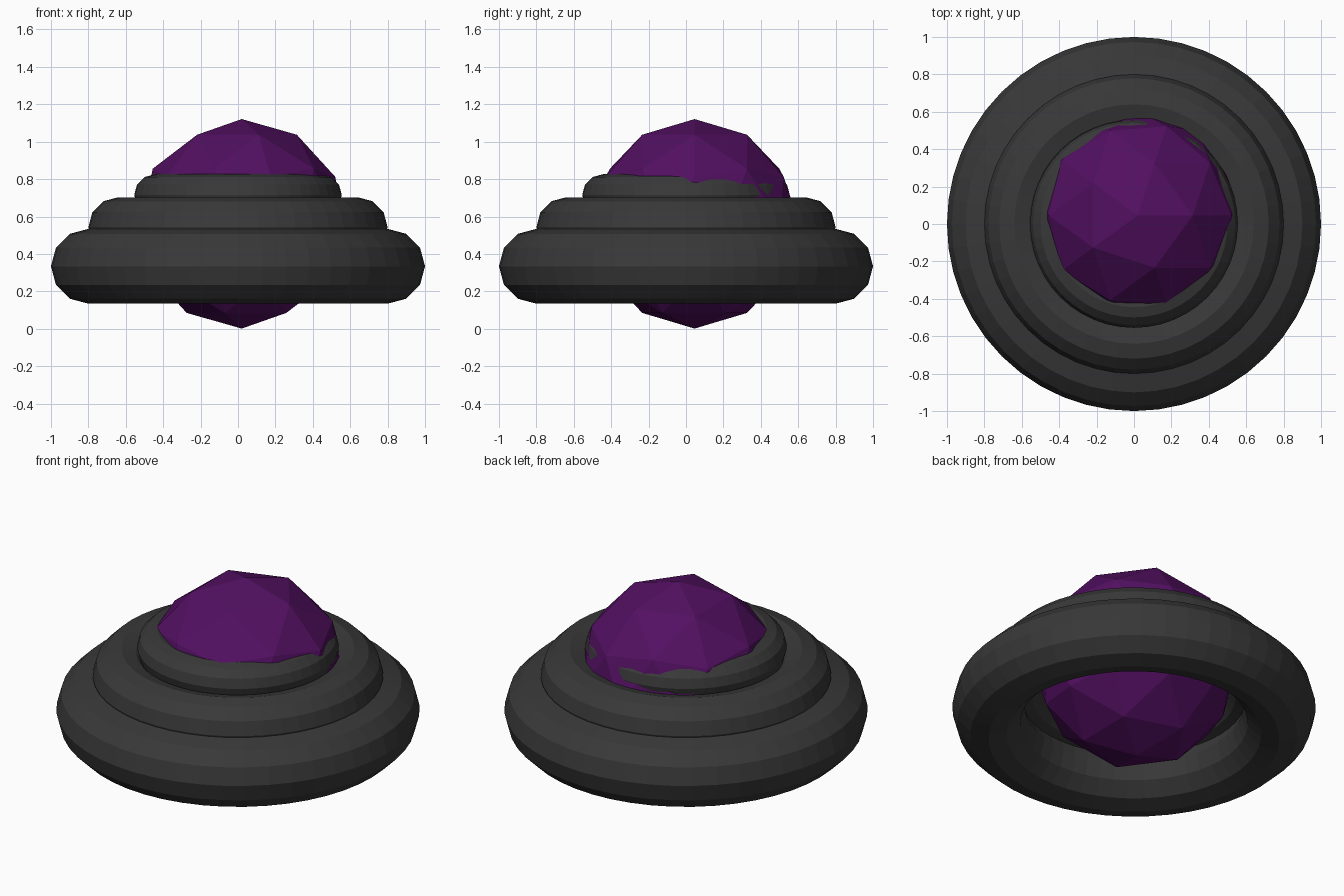
import bpy

if "Cube" in bpy.data.objects:
    bpy.data.objects.remove(bpy.data.objects["Cube"])


def material(name, color):
    m = bpy.data.materials.new(name)
    m.diffuse_color = color
    m.use_nodes = True
    m.node_tree.nodes["Principled BSDF"].inputs["Base Color"].default_value = m.diffuse_color
    return m


charcoal = material("charcoal", (0.04, 0.04, 0.04, 1))
purple = material("purple", (0.085, 0.005, 0.12, 1))

# Three stacked rings, each tube a quarter of its ring radius
for name, radius, z in (("lower_ring", 0.8, 0.334),
                        ("middle_ring", 0.64, 0.543),
                        ("upper_ring", 0.444, 0.715)):
    bpy.ops.mesh.primitive_torus_add(
        major_segments=48, minor_segments=12,
        major_radius=radius, minor_radius=radius / 4, location=(0, 0, z))
    ring = bpy.context.object
    ring.name = name
    ring.data.materials.append(charcoal)

# Faceted gem, slightly off centre inside the rings
bpy.ops.mesh.primitive_ico_sphere_add(
    subdivisions=2, radius=0.56, location=(0.02, 0.046, 0.561))
gem = bpy.context.object
gem.name = "gem"
gem.data.materials.append(purple)
